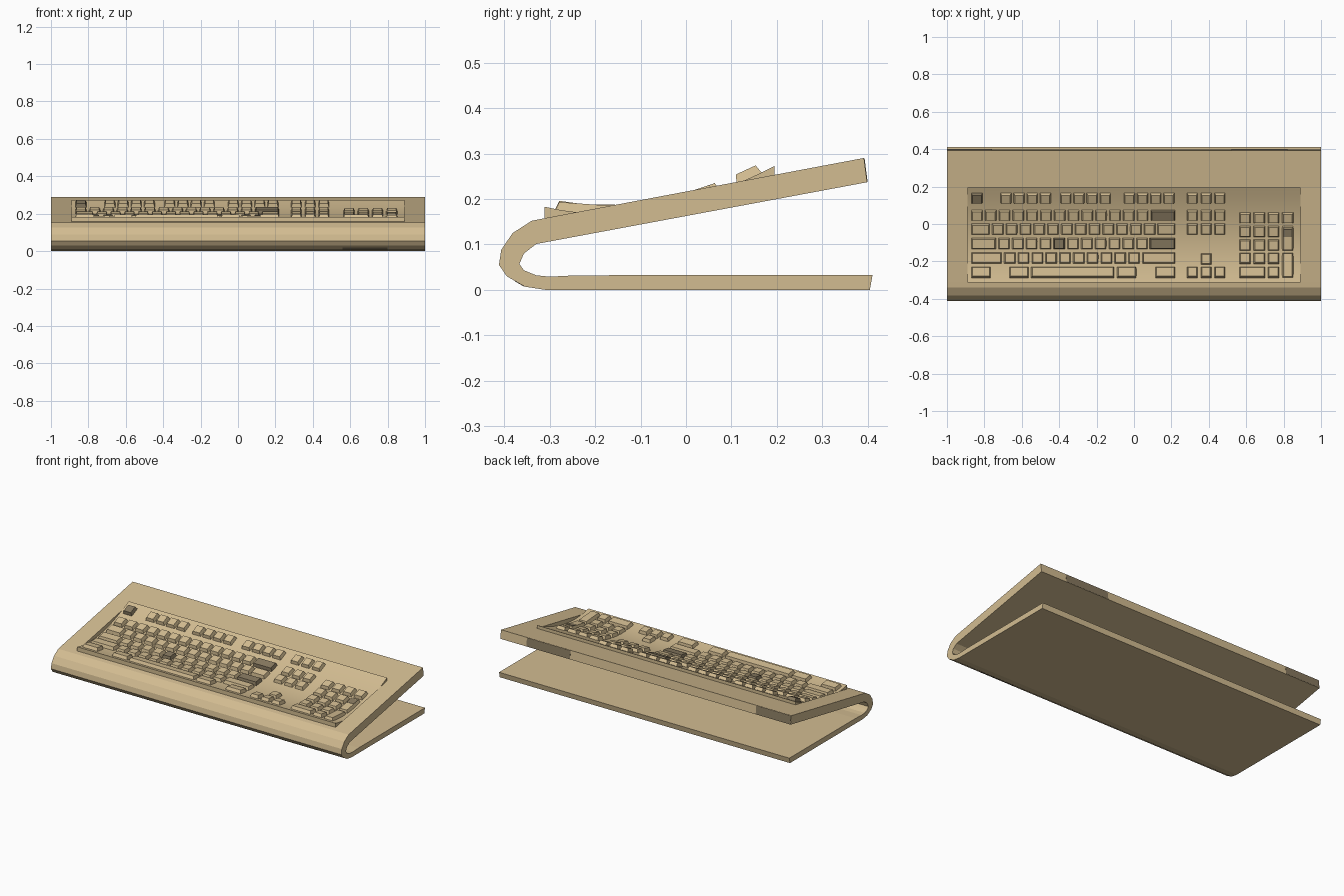
import bpy, bmesh, math
from mathutils import Matrix, Vector

if "Cube" in bpy.data.objects:
    bpy.data.objects.remove(bpy.data.objects["Cube"])

beige = bpy.data.materials.new("warm_beige")
beige.diffuse_color = (0.65, 0.505, 0.285, 1)
beige.use_nodes = True
beige.node_tree.nodes["Principled BSDF"].inputs["Base Color"].default_value = beige.diffuse_color
brown = bpy.data.materials.new("dark_taupe")
brown.diffuse_color = (0.24, 0.19, 0.115, 1)
brown.use_nodes = True
brown.node_tree.nodes["Principled BSDF"].inputs["Base Color"].default_value = brown.diffuse_color


def finish(name, bm, main=beige):
    bmesh.ops.recalc_face_normals(bm, faces=bm.faces[:])
    me = bpy.data.meshes.new(name)
    bm.to_mesh(me)
    bm.free()
    me.materials.append(main)
    if main is beige and any(p.material_index for p in me.polygons):
        me.materials.append(brown)
    ob = bpy.data.objects.new(name, me)
    bpy.context.collection.objects.link(ob)
    return ob


def prism(name, profile, x0, x1, main=beige):
    """Extrude a (y, z) outline along x, from x0 to x1."""
    bm = bmesh.new()
    face = bm.faces.new([bm.verts.new((x0, y, z)) for y, z in profile])
    out = bmesh.ops.extrude_face_region(bm, geom=[face])["geom"]
    verts = [v for v in out if isinstance(v, bmesh.types.BMVert)]
    bmesh.ops.translate(bm, verts=verts, vec=(x1 - x0, 0, 0))
    return finish(name, bm, main)


def deck(y):
    return 0.2165 + 0.1886 * y


FRONT, BACK = -0.312, 0.195
NODES = [(0, .183), (.3, .168), (.7, .207), (1, .273)]


def dish(y):
    """Height of the hollow key panel: a cubic through four nodes."""
    t = (y - FRONT) / (BACK - FRONT)
    return sum(z * math.prod((t - b) / (a - b) for b, _ in NODES if b != a)
               for a, z in NODES)


# Folded shell: base plate, rounded front, sloping deck
shell = prism("folded_shell", [
    (.405, 0), (-.31, 0), (-.355, .007), (-.395, .03), (-.412, .055),
    (-.407, .088), (-.382, .125), (-.34, .152), (-.31, deck(-.31)),
    (.392, deck(.392)), (.399, .237), (-.33, .101), (-.357, .08),
    (-.367, .057), (-.357, .043), (-.33, .032), (-.30, .029),
    (-.24, .032), (.411, .033)], -1, 1)

# Dark thin patches on the rear deck edge and under the front lip
for i, (x0, x1) in enumerate(((-.999, -.76), (.52, .82))):
    prism(f"rear_edge_patch_{i + 1}", [(.392, .289), (.3985, .238),
                                       (.400, .238), (.3935, .289)], x0, x1, brown)
prism("front_lip_patch", [(-.357, .0085), (-.376, .0195),
                          (-.3765, .0185), (-.3575, .0075)], .56, .8, brown)

# Pocket cut into the deck for the key panel
a, b = FRONT - .0005, BACK + .0005
pocket = prism("pocket_cutter", [(a, deck(a) - .04), (b, deck(b) - .04),
                                 (b, .4), (a, .4)], -.8905, .8905)
pocket.hide_render = True
pocket.hide_viewport = True
cut = shell.modifiers.new("pocket", 'BOOLEAN')
cut.operation = 'DIFFERENCE'
cut.solver = 'EXACT'
cut.object = pocket

# Dished key panel
STEPS = 14
ys = [BACK + (FRONT - BACK) * i / STEPS for i in range(STEPS + 1)]
panel = prism("key_panel", [(FRONT, deck(FRONT) - .04), (BACK, deck(BACK) - .04)]
              + [(y, dish(y)) for y in ys], -.89, .89)
bpy.context.view_layer.objects.active = panel
panel.select_set(True)
bpy.ops.object.shade_smooth_by_angle(angle=math.radians(30))


def add_key(bm, x0, x1, y, depth=.064, height=.02, dark=False):
    """Tapered keycap standing square to the dish."""
    slope = math.atan((dish(y + .02) - dish(y - .02)) / .04)
    frame = Matrix.Translation((0, y, dish(y))) @ Matrix.Rotation(slope, 4, 'X')
    h = depth / 2
    low = [(x0, -h), (x1, -h), (x1, h), (x0, h)]
    top = [(x0 + .008, -h + .009), (x1 - .008, -h + .009),
           (x1 - .008, h - .007), (x0 + .008, h - .007)]
    vl = [bm.verts.new(frame @ Vector((p, q, -.006))) for p, q in low]
    vt = [bm.verts.new(frame @ Vector((p, q, height))) for p, q in top]
    faces = [bm.faces.new(vt), bm.faces.new(vl[::-1])]
    for i in range(4):
        j = (i + 1) % 4
        faces.append(bm.faces.new((vl[i], vl[j], vt[j], vt[i])))
    for f in faces:
        f.material_index = int(dark)


def run(bm, x, count, y, pitch=.0738, width=.064, dark=()):
    for i in range(count):
        add_key(bm, x + i * pitch, x + i * pitch + width, y, dark=i in dark)


L, R = -.872, .222
ROW = [.139, .046, -.027, -.105, -.182, -.259]

# Function keys: dark escape and three groups of four
bm = bmesh.new()
run(bm, L, 1, ROW[0], dark=(0,))
for x in (-.716, -.396, -.056):
    run(bm, x, 4, ROW[0], .0705, .062)
finish("function_keys", bm)

# Main typing block: (left wide key end, regular keys, right wide key start)
bm = bmesh.new()
run(bm, L, 13, ROW[1])
add_key(bm, .088, R, ROW[1], dark=True)
for y, left, count, right in ((ROW[2], -.770, 12, .123),
                              (ROW[3], -.737, 11, .082),
                              (ROW[4], -.706, 10, .044)):
    third = y == ROW[3]
    add_key(bm, L, left, y)
    run(bm, left + .01, count, y, dark=(4,) if third else ())
    add_key(bm, right, R, y, dark=third)
for x0, x1 in ((L, -.765), (-.668, -.562), (-.552, -.104), (-.092, .014), (.113, R)):
    add_key(bm, x0, x1, ROW[5])
finish("typing_keys", bm)

# Navigation cluster and arrow keys
bm = bmesh.new()
for y in (ROW[0], ROW[1], ROW[2], ROW[5]):
    run(bm, .282, 3, y, .0735, .06)
run(bm, .3555, 1, -.188, .0735, .06)
finish("navigation_keys", bm)

# Number pad with two tall keys and one wide key
bm = bmesh.new()
PAD = [.034, -.04, -.113, -.184, -.259]
run(bm, .562, 4, PAD[0], .076, .064)
for y in PAD[1:4]:
    run(bm, .562, 3, y, .076, .064)
add_key(bm, .562, .702, PAD[4])
run(bm, .714, 1, PAD[4])
for y in ((PAD[1] + PAD[2]) / 2, (PAD[3] + PAD[4]) / 2):
    add_key(bm, .790, .854, y, .137)
# Dark upper half of the tall plus key
add_key(bm, .791, .853, PAD[1] - .006, .058, .0215, dark=True)
finish("number_pad_keys", bm)
